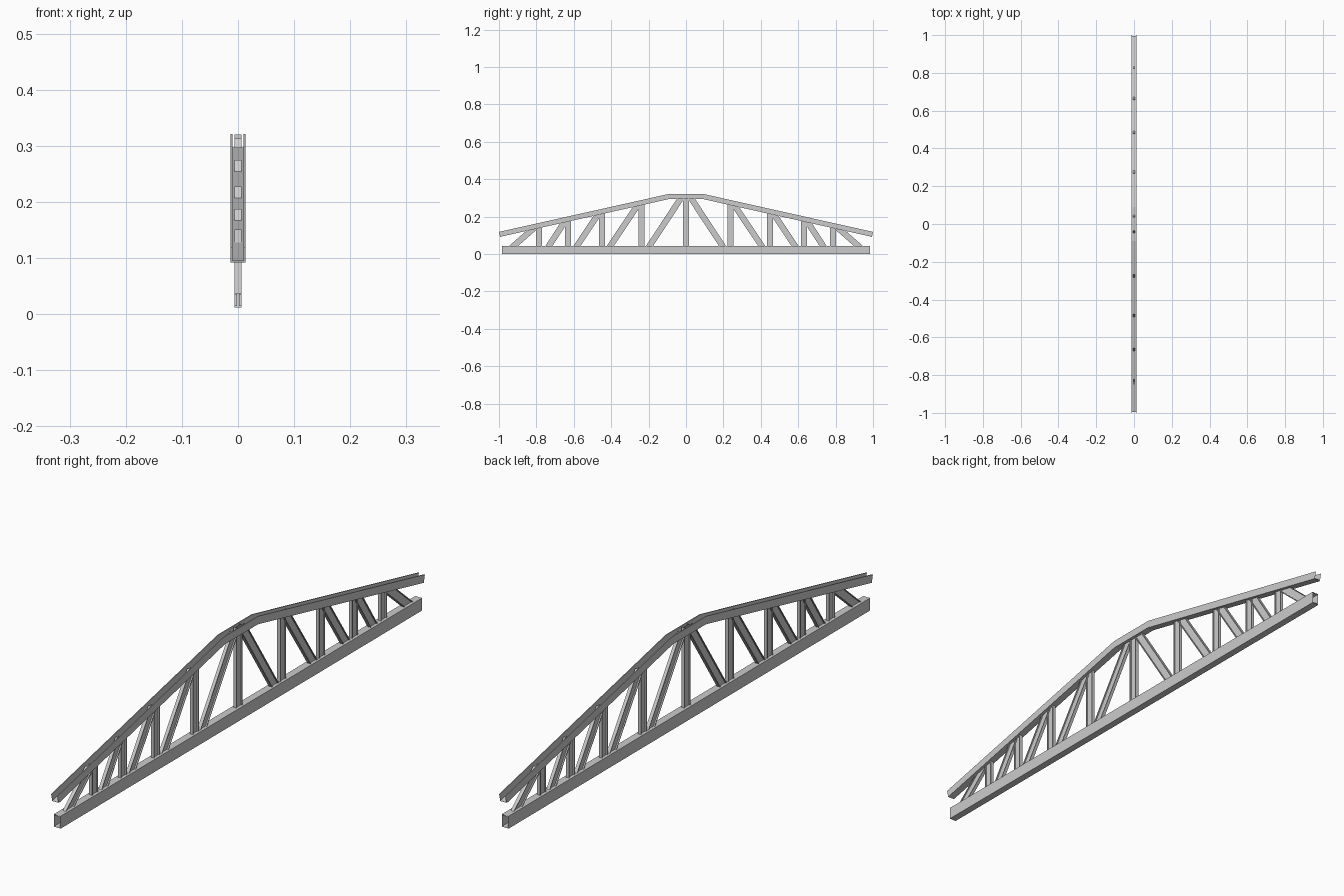
import bpy, bmesh
from mathutils import Vector

if "Cube" in bpy.data.objects:
    bpy.data.objects.remove(bpy.data.objects["Cube"])


def sweep(name, profile, path):
    """Open-ended extrusion of a closed (x, up) profile along a mitred (y, z) path."""
    bm = bmesh.new()
    pts = [Vector(p) for p in path]
    dirs = [(b - a).normalized() for a, b in zip(pts, pts[1:])]
    rings = []
    for i, p in enumerate(pts):
        d0, d1 = dirs[max(i - 1, 0)], dirs[min(i, len(dirs) - 1)]
        n0, n1 = Vector((-d0.y, d0.x)), Vector((-d1.y, d1.x))
        m = (n0 + n1).normalized()
        m = m / m.dot(n0)
        rings.append([bm.verts.new((x, p.x + m.x * u, p.y + m.y * u)) for x, u in profile])
    n = len(profile)
    for a, b in zip(rings, rings[1:]):
        for i in range(n):
            j = (i + 1) % n
            bm.faces.new((a[i], a[j], b[j], b[i]))
    me = bpy.data.meshes.new(name)
    bm.to_mesh(me)
    bm.free()
    ob = bpy.data.objects.new(name, me)
    bpy.context.collection.objects.link(ob)
    return ob


W, T, H = 0.013, 0.003, 0.027
# upward-open channel, listed counter-clockwise as seen from the front
channel = [(-W, 0), (W, 0), (W, H), (W - T, H), (W - T, T),
           (T - W, T), (T - W, H), (-W, H)]
sweep("top_chord", channel,
      [(-0.994, 0.092), (-0.09, 0.294), (0.09, 0.294), (0.994, 0.092)])

# hollow bottom chord: outer shell and inner walls
B = 0.043
sweep("bottom_chord", [(-W, 0), (W, 0), (W, B), (-W, B)], [(-0.985, 0), (0.985, 0)])
c = W - T
sweep("bottom_chord_inner", [(-c, T), (-c, B - T), (c, B - T), (c, T)],
      [(-0.985, 0), (0.985, 0)])

# I-section for web members: flanges across x, web on the centre line
f, t, h = 0.006, 0.0015, 0.016
g = h - 0.003
ibeam = [(-f, -h), (f, -h), (f, -g), (t, -g), (t, g), (f, g),
         (f, h), (-f, h), (-f, g), (-t, g), (-t, -g), (-f, -g)]


def chord_z(y):
    return min(0.294, 0.092 + (0.994 - abs(y)) * 0.2235)


# posts
sweep("centre_post", ibeam, [(0, 0.015), (0, 0.32)])
for s, side in ((-1, "front"), (1, "back")):
    for i, y in enumerate((0.238, 0.45, 0.63, 0.787)):
        sweep(f"{side}_post_{i + 1}", ibeam, [(s * y, 0.015), (s * y, chord_z(y) + 0.01)])
    # diagonals: (outer foot y, inner head y) where they meet the chords
    for i, (y0, y1) in enumerate(((0.195, 0.03), (0.405, 0.262), (0.583, 0.473),
                                  (0.733, 0.652), (0.922, 0.822))):
        a, b = Vector((s * y0, B)), Vector((s * y1, chord_z(y1)))
        d = (b - a).normalized()
        a -= d * (0.019 / d.y)
        b += d * 0.012
        sweep(f"{side}_diagonal_{i + 1}", ibeam, [a, b])
